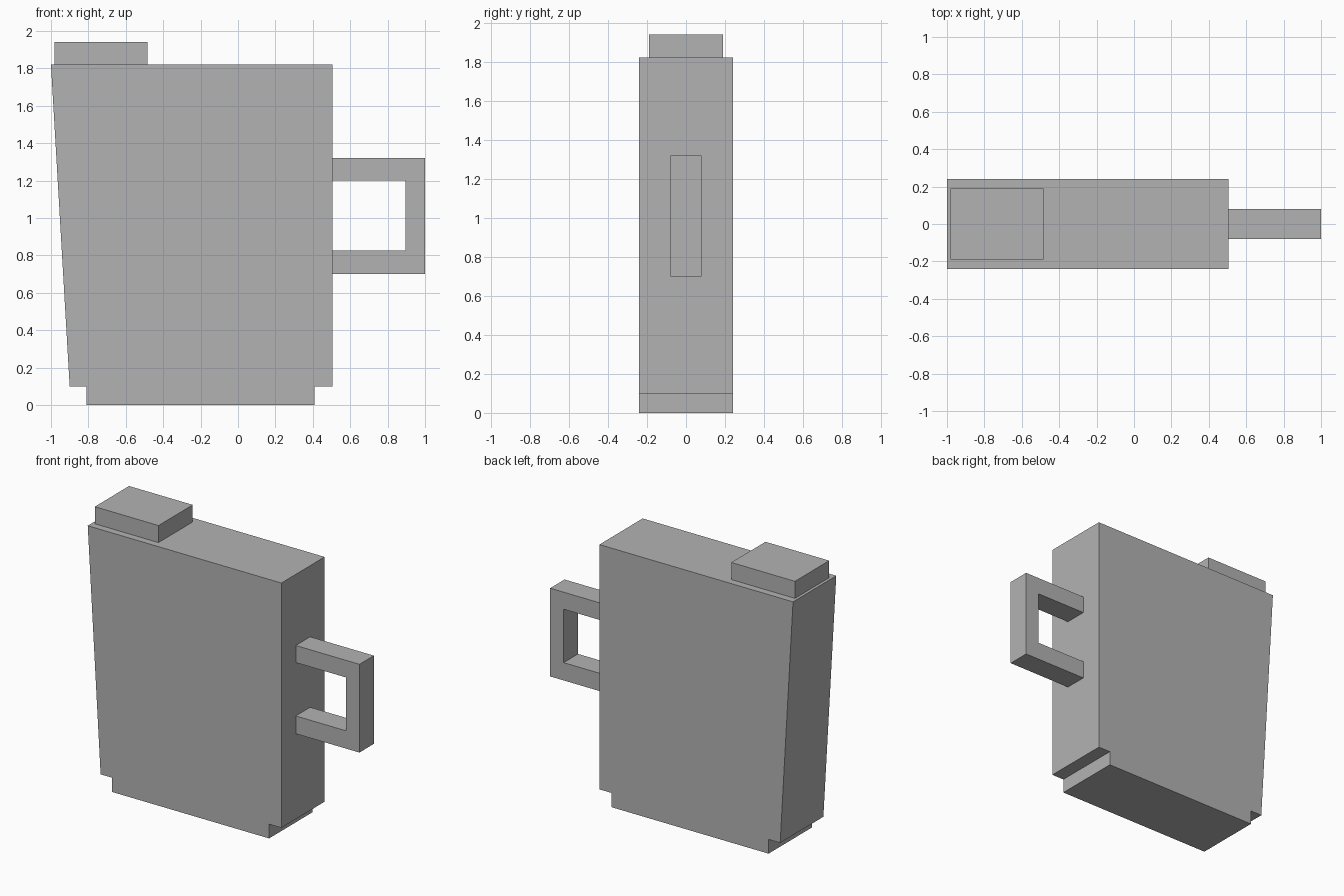
import bpy
import bmesh

if "Cube" in bpy.data.objects:
    bpy.data.objects.remove(bpy.data.objects["Cube"], do_unlink=True)

# Single flat grey material
GREY = (0.45, 0.45, 0.45, 1.0)
grey = bpy.data.materials.new("plain grey")
grey.use_nodes = True
grey.diffuse_color = GREY
grey.node_tree.nodes["Principled BSDF"].inputs["Base Color"].default_value = GREY


def slab(name, outline, half_depth):
    """Extrude an x-z outline symmetrically along y."""
    bm = bmesh.new()
    face = bm.faces.new([bm.verts.new((x, -half_depth, z)) for x, z in outline])
    extruded = bmesh.ops.extrude_face_region(bm, geom=[face])["geom"]
    moved = [v for v in extruded if isinstance(v, bmesh.types.BMVert)]
    bmesh.ops.translate(bm, verts=moved, vec=(0, 2 * half_depth, 0))
    bmesh.ops.recalc_face_normals(bm, faces=bm.faces)
    mesh = bpy.data.meshes.new(name)
    bm.to_mesh(mesh)
    bm.free()
    mesh.materials.append(grey)
    obj = bpy.data.objects.new(name, mesh)
    bpy.context.collection.objects.link(obj)
    return obj


# Tapered body with a stepped-in foot
slab("body", [(-0.81, 0), (0.41, 0), (0.41, 0.1), (0.505, 0.1),
              (0.505, 1.82), (-1, 1.82), (-0.9, 0.1), (-0.81, 0.1)], 0.24)

# Lid over the spout corner
slab("lid", [(-0.98, 1.82), (-0.485, 1.82), (-0.485, 1.94), (-0.98, 1.94)], 0.19)

# Square C-shaped handle
slab("handle", [(0.505, 0.7), (1, 0.7), (1, 1.32), (0.505, 1.32),
                (0.505, 1.2), (0.895, 1.2), (0.895, 0.825), (0.505, 0.825)], 0.08)
